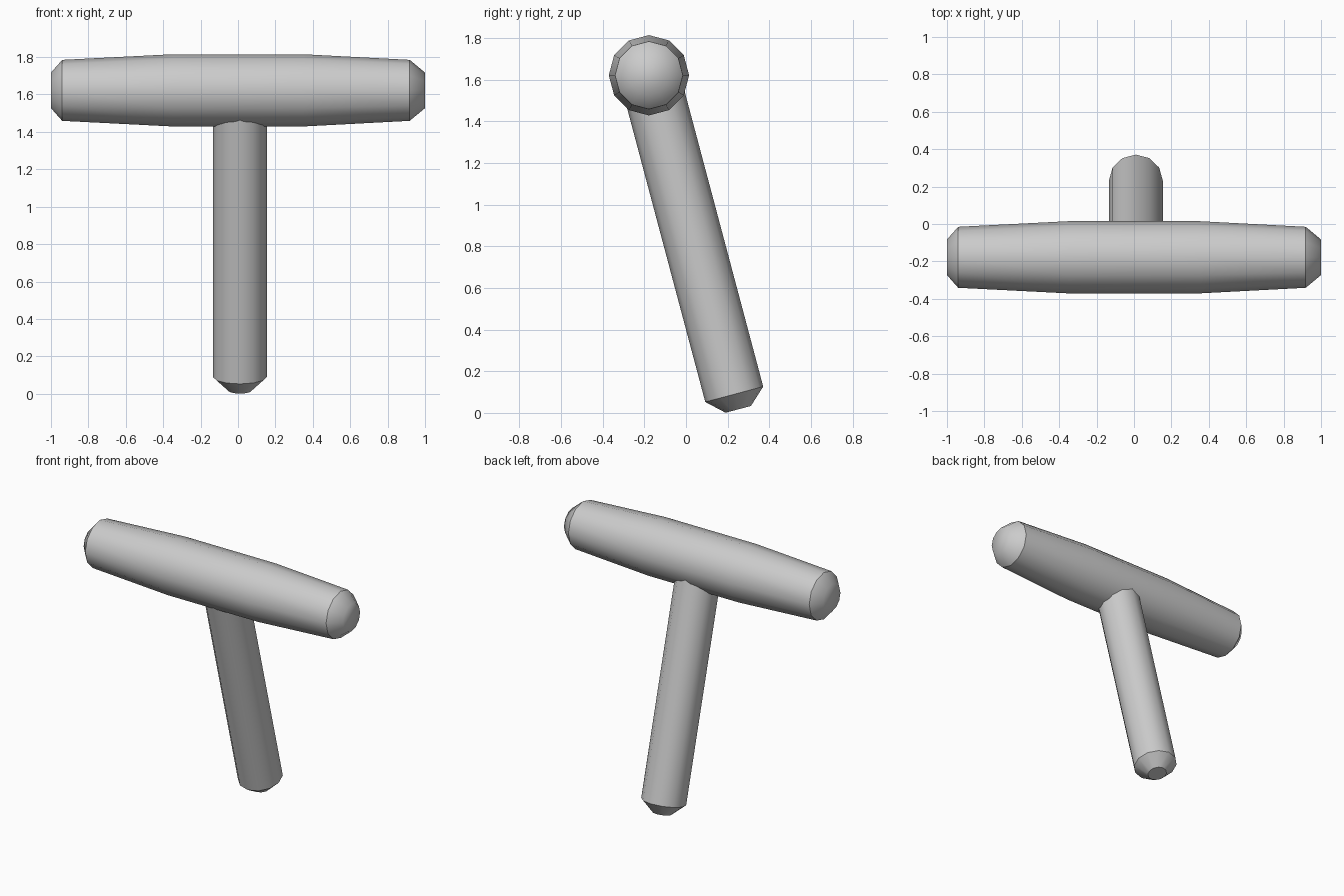
import bpy, bmesh, math
from mathutils import Vector

if "Cube" in bpy.data.objects:
    bpy.data.objects.remove(bpy.data.objects["Cube"])


def lathe(name, start, direction, rings, sharp, sides=12):
    """Capped solid of revolution; rings are (distance along axis, radius)."""
    axis = Vector(direction).normalized()
    # pick a frame so that vertices fall on the main axes
    ref = Vector((1, 0, 0)) if abs(axis.x) < 0.5 else Vector((0, 0, 1))
    u = (ref - axis * ref.dot(axis)).normalized()
    v = axis.cross(u)
    bm = bmesh.new()
    loops = []
    for d, r in rings:
        loop = []
        for i in range(sides):
            a = 2 * math.pi * i / sides
            loop.append(bm.verts.new(Vector(start) + axis * d
                                     + (u * math.cos(a) + v * math.sin(a)) * r))
        loops.append(loop)
    for a, b in zip(loops, loops[1:]):
        for i in range(sides):
            j = (i + 1) % sides
            bm.faces.new((a[i], a[j], b[j], b[i]))
    bm.faces.new(loops[0][::-1])
    bm.faces.new(loops[-1])
    for f in bm.faces:
        f.smooth = True
    # crease the chosen rings
    for k in sharp:
        for i in range(sides):
            bm.edges.get((loops[k][i], loops[k][(i + 1) % sides])).smooth = False
    bmesh.ops.recalc_face_normals(bm, faces=bm.faces)
    mesh = bpy.data.meshes.new(name)
    bm.to_mesh(mesh)
    bm.free()
    obj = bpy.data.objects.new(name, mesh)
    bpy.context.collection.objects.link(obj)
    return obj


# Barrel-shaped head lying along x
lathe("head", (0, -0.178, 1.622), (1, 0, 0),
      [(-1, 0.095), (-0.94, 0.163), (-0.35, 0.193),
       (0.35, 0.193), (0.918, 0.163), (1, 0.095)], sharp=(1, 4))

# Leaning handle, chamfered at the foot, ending inside the head
lean = math.radians(14.9)
lathe("handle", (0.01, 0.251, 0.017), (0, -math.sin(lean), math.cos(lean)),
      [(0, 0.063), (0.075, 0.144), (1.65, 0.144)], sharp=(0, 1, 2))
